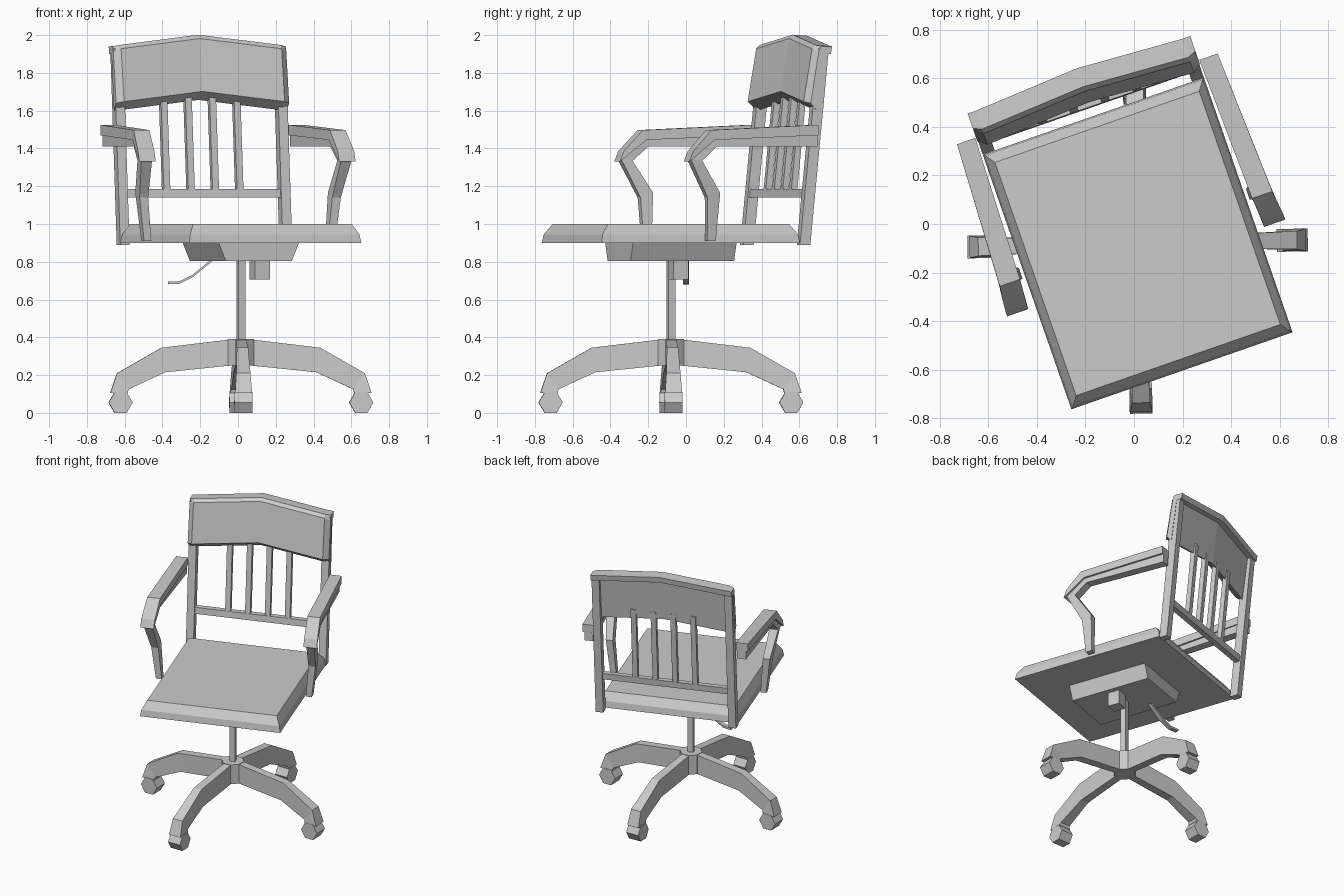
import bpy, bmesh, math
from mathutils import Matrix, Vector

if "Cube" in bpy.data.objects:
    bpy.data.objects.remove(bpy.data.objects["Cube"])

CENTRE = Matrix.Translation((0.015, -0.08, 0))
TURN = CENTRE @ Matrix.Rotation(math.radians(19.2), 4, 'Z')


def loft(name, rings, frame=TURN):
    """Skin a list of equal-length rings and cap both ends."""
    bm = bmesh.new()
    vs = [[bm.verts.new(p) for p in r] for r in rings]
    n = len(rings[0])
    for a, b in zip(vs, vs[1:]):
        for i in range(n):
            j = (i + 1) % n
            bm.faces.new((a[i], a[j], b[j], b[i]))
    bm.faces.new(vs[0])
    bm.faces.new(vs[-1])
    bmesh.ops.recalc_face_normals(bm, faces=bm.faces)
    me = bpy.data.meshes.new(name)
    bm.to_mesh(me)
    bm.free()
    ob = bpy.data.objects.new(name, me)
    bpy.context.collection.objects.link(ob)
    ob.matrix_world = frame
    return ob


def rect(x, y, hx, hy, z):
    return [(x - hx, y - hy, z), (x + hx, y - hy, z), (x + hx, y + hy, z), (x - hx, y + hy, z)]


def ngon(r, z, n, start=0.0):
    return [(r * math.cos(start + 2 * math.pi * i / n), r * math.sin(start + 2 * math.pi * i / n), z) for i in range(n)]


def strip(name, rows, side=1, frame=TURN):
    """Bar in the y-z plane; row = (y, z of top), (y, z of bottom), x centre, width."""
    rings = []
    for yt, zt, yb, zb, x, w in rows:
        a, b = side * x - w / 2, side * x + w / 2
        rings.append([(a, yt, zt), (b, yt, zt), (b, yb, zb), (a, yb, zb)])
    return loft(name, rings, frame)


# Seat with bevelled top, and mechanism under it
loft("seat", [rect(0, 0, .482, .555, .90), rect(0, 0, .474, .548, .945), rect(0, 0, .445, .508, 1.0)])
loft("seat_mechanism", [rect(0, 0, .185, .29, .805), rect(0, 0, .225, .29, .90)])
loft("tension_knob", [rect(.108, .005, .042, .042, .705), rect(.108, .005, .042, .042, .81)])
loft("centre_post", [rect(0, 0, .019, .019, .36), rect(0, 0, .019, .019, .81)])

# Height lever, a bent bar
lever = [(-.13, .815), (-.24, .725), (-.31, .69), (-.37, .688)]
loft("height_lever", [[(x, y, z + dz) for y, dz in ((-.015, -.007), (.015, -.007), (.015, .007), (-.015, .007))]
                      for x, z in lever], Matrix.Identity(4))

# Four-legged base with hexagonal casters
loft("base_hub", [ngon(.075, .25, 8, math.pi / 8), ngon(.075, .39, 8, math.pi / 8)], CENTRE)
for k in range(4):
    frame = CENTRE @ Matrix.Rotation(math.radians(1.2) + k * math.pi / 2, 4, 'Z')
    strip("base_leg", [(.02, .39, .02, .25, 0, .055), (.06, .388, .06, .25, 0, .055),
                       (.42, .345, .40, .215, 0, .06), (.656, .21, .595, .125, 0, .075),
                       (.692, .105, .60, .105, 0, .09)], 1, frame)
    loft("caster_stem", [rect(0, .632, .02, .02, .06), rect(0, .632, .02, .02, .13)], frame)
    hexa = ngon(.0635, 0, 6)
    loft("caster_wheel", [[(x, .637 + a, .055 + b) for a, b, _ in hexa] for x in (-.047, .047)], frame)

# Back posts, lower rail and slats, all leaning back
def lean(z):
    return .585 + .1 * (z - .89)


for s in (-1, 1):
    loft("back_post", [rect(s * .456, lean(z), .026, .029, z) for z in (.89, 1.93)])
loft("back_rail", [rect(0, lean(z), .44, .019, z) for z in (1.14, 1.185)])
for u in (-.205, -.068, .068, .205):
    loft("back_slat", [rect(u, lean(z), .018, .017, z) for z in (1.16, 1.70)])

# Headrest panel with a centre crease, a rear lip on top and softened ends
profile = [(.587, 1.645), (.635, 1.925), (.655, 1.945), (.735, 1.94), (.728, 1.90), (.69, 1.90), (.65, 1.60)]
end = [(.615, 1.64), (.66, 1.91), (.67, 1.94), (.735, 1.94), (.728, 1.90), (.69, 1.90), (.65, 1.60)]
loft("headrest", [[(u, v + dv, z + dz) for v, z in p] for u, dv, dz, p in (
    (-.485, 0, 0, end), (-.45, 0, .003, profile), (0, .028, .057, profile),
    (.45, 0, .003, profile), (.485, 0, 0, end))])

# Armrests: wide pad over a narrower rail that folds down into the support
for s in (-1, 1):
    strip("arm_pad", [(.63, 1.525, .63, 1.47, .528, .08), (.02, 1.497, .04, 1.445, .55, .088),
                      (-.085, 1.385, -.107, 1.33, .56, .092)], s)
    strip("arm_support", [(.63, 1.475, .63, 1.41, .525, .06), (.035, 1.45, .055, 1.41, .55, .06),
                          (-.095, 1.345, -.03, 1.335, .56, .06), (.01, 1.14, .08, 1.165, .54, .048),
                          (.02, .91, .065, .91, .515, .04)], s)
